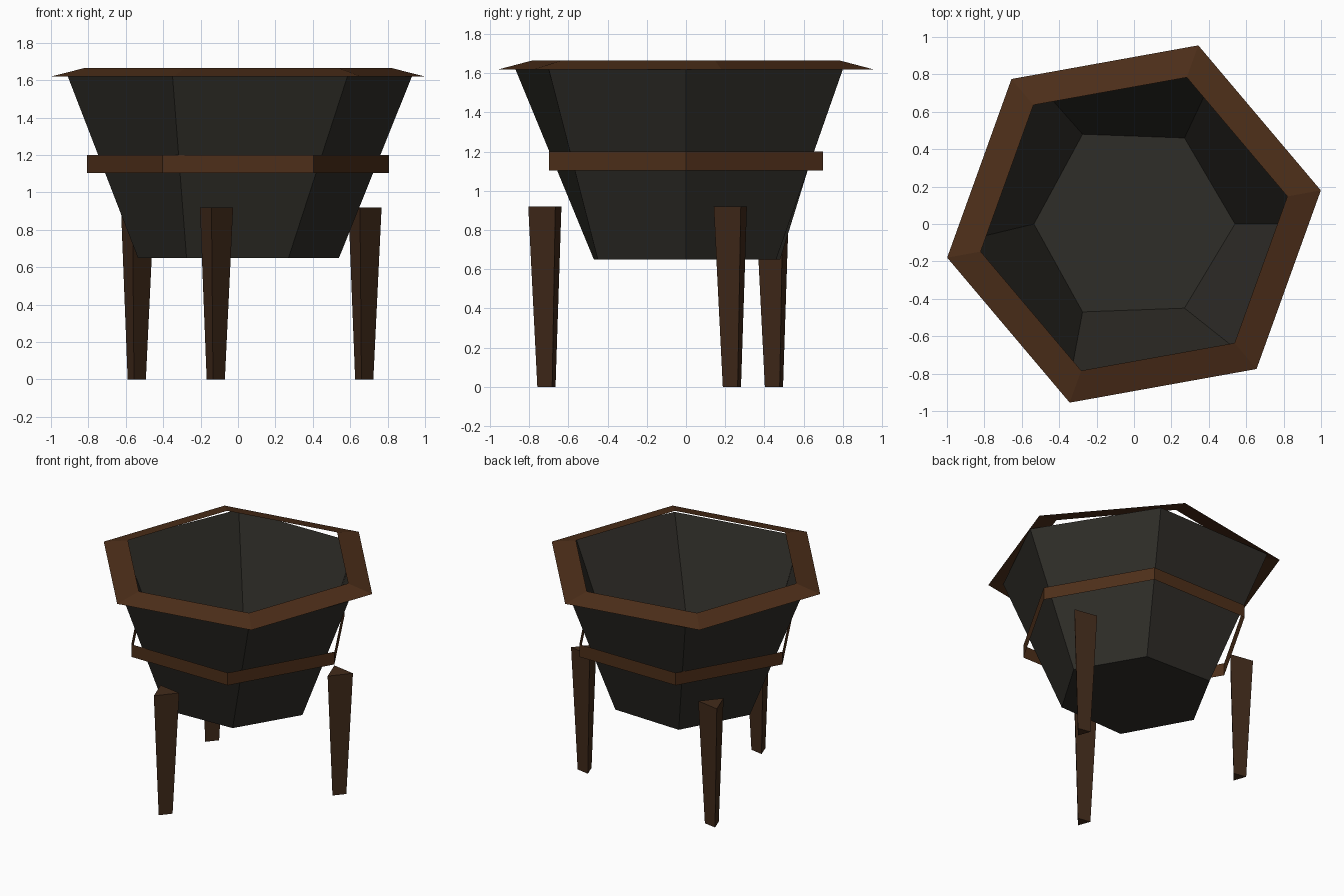
import bpy, math
from math import cos, sin, radians

if "Cube" in bpy.data.objects:
    bpy.data.objects.remove(bpy.data.objects["Cube"])


def material(name, color):
    m = bpy.data.materials.new(name)
    m.diffuse_color = (*color, 1)
    m.use_nodes = True
    m.node_tree.nodes["Principled BSDF"].inputs["Base Color"].default_value = m.diffuse_color
    return m


IRON = material("dark_iron", (0.028, 0.026, 0.021))
BROWN = material("brown_trim", (0.075, 0.028, 0.010))
WOOD = material("dark_wood", (0.055, 0.024, 0.011))


def ring(n, r, z, turn=0, centre=(0, 0)):
    return [(centre[0] + r * cos(radians(turn + 360 * i / n)),
             centre[1] + r * sin(radians(turn + 360 * i / n)), z) for i in range(n)]


def loft(name, low, high, mat, bottom=False, top=False):
    """Flat-faced skin between two loops, with optional caps."""
    n = len(low)
    faces = [(i, (i + 1) % n, n + (i + 1) % n, n + i) for i in range(n)]
    if bottom:
        faces.append(tuple(reversed(range(n))))
    if top:
        faces.append(tuple(range(n, 2 * n)))
    mesh = bpy.data.meshes.new(name)
    mesh.from_pydata(low + high, [], faces)
    mesh.materials.append(mat)
    obj = bpy.data.objects.new(name, mesh)
    bpy.context.collection.objects.link(obj)
    return obj


# Open bowl, slightly irregular hexagon with a closed floor
floor_xy = [(.54, 0), (.27, .46), (-.275, .48), (-.535, 0), (-.275, -.47), (.27, -.45)]
mouth_xy = [(.93, 0), (.43, .80), (-.54, .78), (-.91, -.09), (-.35, -.87), (.585, -.70)]
loft("bowl", [(x, y, .65) for x, y in floor_xy],
     [(x, y, 1.62) for x, y in mouth_xy], IRON, bottom=True)

# Sloped flat rim
loft("rim", ring(6, 1.015, 1.62, 10.2), ring(6, .833, 1.665, 10.2), BROWN)

# Thin band around the bowl
loft("band", ring(6, .808, 1.105), ring(6, .808, 1.20), BROWN)

# Three tapered triangular legs
for i in range(3):
    a = 20 + 120 * i
    c = (.713 * cos(radians(a)), .713 * sin(radians(a)))
    loft(f"leg_{i + 1}", ring(3, .057, 0, a, c), ring(3, .104, .92, a, c),
         WOOD, bottom=True, top=True)
